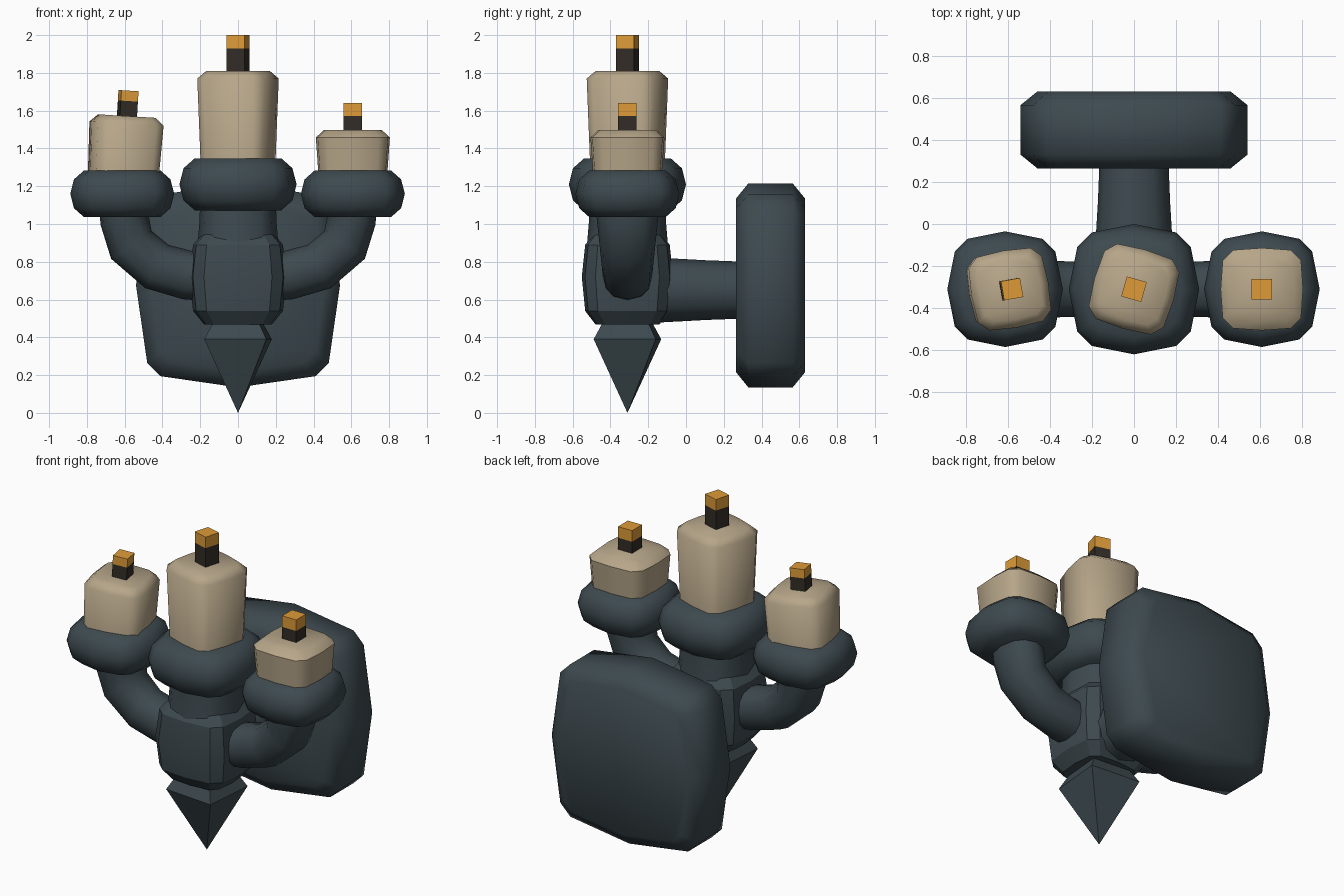
import bpy, bmesh, math
from mathutils import Matrix, Vector

if "Cube" in bpy.data.objects:
    bpy.data.objects.remove(bpy.data.objects["Cube"])


def material(name, rgb):
    m = bpy.data.materials.new(name)
    m.diffuse_color = (*rgb, 1)
    m.use_nodes = True
    m.node_tree.nodes["Principled BSDF"].inputs["Base Color"].default_value = m.diffuse_color
    return m


IRON = material("dark slate iron", (0.047, 0.068, 0.079))
WAX = material("beige wax", (0.47, 0.38, 0.25))
WICK = material("charred wick", (0.032, 0.025, 0.019))
EMBER = material("orange ember", (0.73, 0.33, 0.04))

Y0 = -0.31  # depth of the candle row


def skin(name, rings, mat, angle):
    """Skin a list of closed rings and cap both ends."""
    bm = bmesh.new()
    vr = [[bm.verts.new(p) for p in r] for r in rings]
    n = len(vr[0])
    for a, b in zip(vr, vr[1:]):
        for i in range(n):
            j = (i + 1) % n
            bm.faces.new((a[i], a[j], b[j], b[i]))
    bm.faces.new(vr[0][::-1])
    bm.faces.new(vr[-1])
    bmesh.ops.remove_doubles(bm, verts=bm.verts, dist=1e-4)
    bmesh.ops.recalc_face_normals(bm, faces=bm.faces)
    me = bpy.data.meshes.new(name)
    bm.to_mesh(me)
    bm.free()
    me.materials.append(mat)
    ob = bpy.data.objects.new(name, me)
    bpy.context.collection.objects.link(ob)
    if angle:
        bpy.ops.object.select_all(action='DESELECT')
        ob.select_set(True)
        bpy.context.view_layer.objects.active = ob
        bpy.ops.object.shade_smooth_by_angle(angle=math.radians(angle))
    return ob


def outline(c, d):
    """Twelve-sided rounded square: mid-side points and two points per corner."""
    pts = []
    for k in range(4):
        q = Matrix.Rotation(k * math.pi / 2, 2)
        pts += [q @ Vector(p) for p in ((1, 0), (c, d), (d, c))]
    return pts


SQUARE = [Vector(p) for p in ((1, -1), (1, 1), (-1, 1), (-1, -1))]


def loft(name, shape, sections, mat, place, sy=1.0, angle=60):
    """Stack scaled copies of a shape; sections are (height, radius)."""
    rings = [[place @ Vector((p.x * r, p.y * r * sy, z)) for p in shape]
             for z, r in sections]
    return skin(name, rings, mat, angle)


def at(x, y, z, spin=0, tilt=0):
    return (Matrix.Translation((x, y, z)) @ Matrix.Rotation(math.radians(tilt), 4, 'Y')
            @ Matrix.Rotation(math.radians(spin), 4, 'Z'))


# Wall plate and the bracket reaching forward from it (lofted along y)
FACING = Matrix.Rotation(math.pi / 2, 4, 'X')
loft("wall_plate", outline(0.89, 0.76),
     [(-0.63, 0.46), (-0.565, 0.54), (-0.33, 0.54), (-0.265, 0.46)],
     IRON, Matrix.Translation((0, 0, 0.675)) @ FACING)
loft("wall_bracket", outline(0.85, 0.55),
     [(-0.32, 0.163), (-0.1, 0.172), (0.15, 0.187)],
     IRON, Matrix.Translation((0, 0, 0.65)) @ FACING, sy=0.92)

# Hub, stem and pointed drop
loft("hub", outline(0.93, 0.7),
     [(0.468, 0.18), (0.54, 0.238), (0.72, 0.257), (0.89, 0.238), (0.96, 0.18)],
     IRON, at(0, Y0, 0), sy=0.94, angle=25)
loft("stem", outline(0.86, 0.6), [(0.88, 0.215), (1.0, 0.205), (1.12, 0.2)],
     IRON, at(0, Y0, 0))
loft("pointed_drop", SQUARE, [(0.0, 0.0), (0.39, 0.165), (0.5, 0.11)],
     IRON, at(0, Y0, 0, spin=-5), angle=0)

# Curved side arms
PATH = [(0.12, 0.72), (0.27, 0.73), (0.43, 0.775), (0.565, 0.89), (0.6, 1.02), (0.605, 1.1)]
for side, label in ((-1, "left"), (1, "right")):
    rings = []
    for i, (x, z) in enumerate(PATH):
        a, b = PATH[max(i - 1, 0)], PATH[min(i + 1, len(PATH) - 1)]
        t = Vector((b[0] - a[0], b[1] - a[1])).normalized()
        wide = 0.13 + 0.04 * max(0, (z - 0.72) / 0.38)
        rings.append([Vector((side * (x - t.y * p.x * 0.13), Y0 + p.y * wide,
                              z + t.x * p.x * 0.13)) for p in outline(0.86, 0.56)])
    skin(label + "_arm", rings, IRON, 60)


def candle(label, x, cup_z, cup_r, cup_h, top, wick_h, ember_h, wick_r,
           base_r, top_r, spin, tilt):
    """Drip cup, candle, wick and ember."""
    h = cup_h / 2
    loft(label + "_cup", outline(0.87, 0.65),
         [(-h, cup_r * 0.74), (-h * 0.62, cup_r * 0.93), (0, cup_r),
          (h * 0.62, cup_r * 0.93), (h, cup_r * 0.74)], IRON, at(x, Y0, cup_z))
    body = at(x, Y0, cup_z, spin, tilt)
    t = top - cup_z
    loft(label + "_candle", outline(0.95, 0.7),
         [(0, base_r), (t - 0.04, top_r), (t, top_r * 0.78)], WAX, body, angle=50)
    loft(label + "_wick", SQUARE, [(t - 0.03, wick_r), (t + wick_h, wick_r)],
         WICK, body, angle=0)
    loft(label + "_ember", SQUARE,
         [(t + wick_h, wick_r), (t + wick_h + ember_h, wick_r)], EMBER, body, angle=0)


candle("centre", 0, 1.21, 0.31, 0.275, 1.81, 0.12, 0.07, 0.049, 0.175, 0.195, -16, 0)
candle("left", -0.613, 1.16, 0.275, 0.245, 1.572, 0.08, 0.055, 0.046, 0.175, 0.186, 10, 3.5)
candle("right", 0.608, 1.16, 0.275, 0.245, 1.498, 0.073, 0.07, 0.049, 0.175, 0.196, 0, 0)
